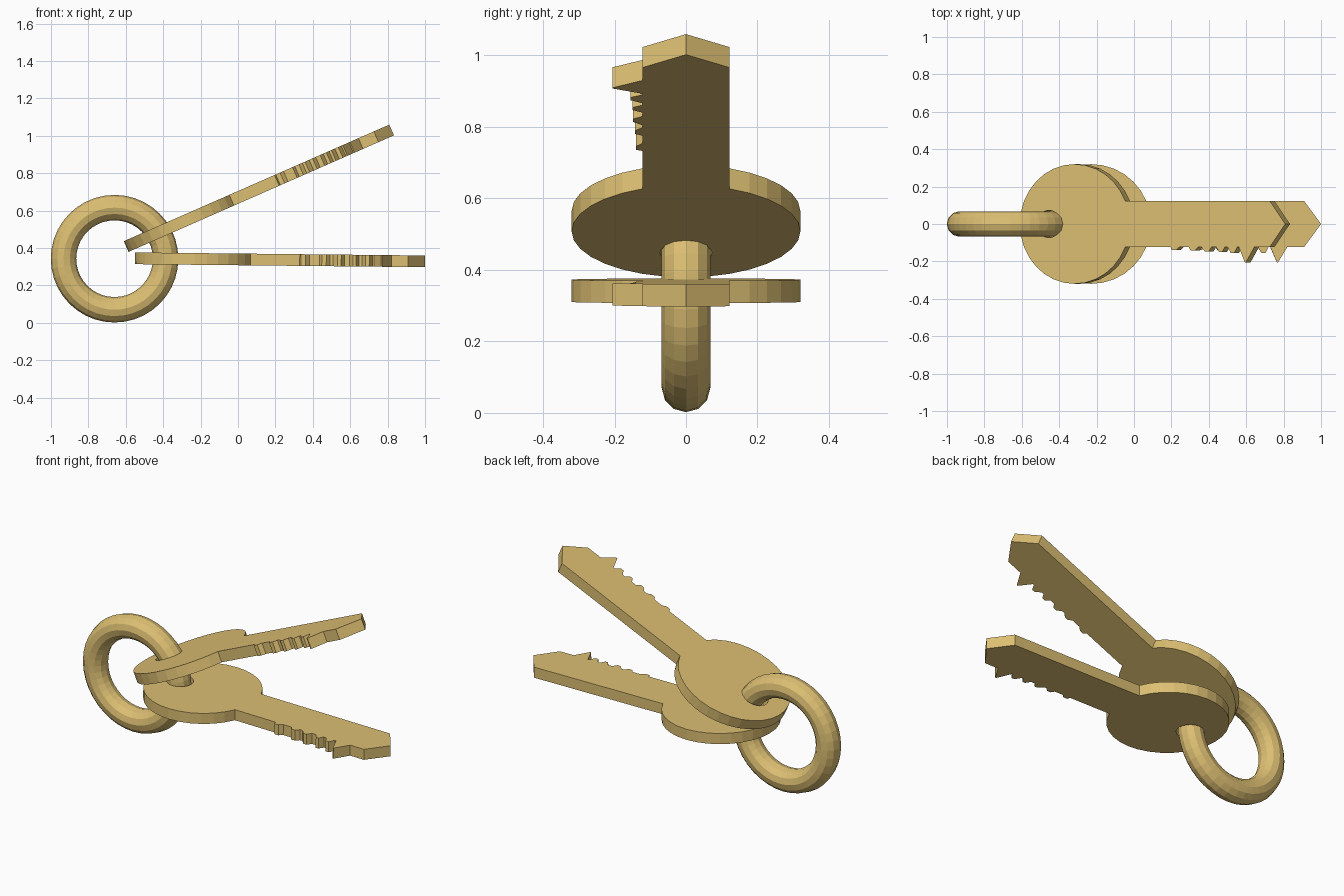
import bpy
from math import cos, sin, pi, radians, asin

if "Cube" in bpy.data.objects:
    bpy.data.objects.remove(bpy.data.objects["Cube"])

brass = bpy.data.materials.new("brass")
brass.diffuse_color = (0.72, 0.52, 0.17, 1)
brass.use_nodes = True
brass.node_tree.nodes["Principled BSDF"].inputs["Base Color"].default_value = brass.diffuse_color

HEAD_R, HALF_W, LENGTH, THICK = 0.32, 0.122, 1.55, 0.0625

# Key outline: u runs from the back of the head to the tip
outline = []
start = asin(HALF_W / HEAD_R)
STEPS = 28
for i in range(STEPS + 1):
    a = start + (2 * pi - 2 * start) * i / STEPS
    outline.append((HEAD_R + HEAD_R * cos(a), HEAD_R * sin(a)))

# Teeth along the -y edge: start, flat start, peak, end, depth
teeth = [(0.88, 0.887, 0.912, 0.932, 0.140),
         (0.985, 0.998, 1.022, 1.042, 0.142),
         (1.058, 1.082, 1.102, 1.120, 0.148),
         (1.146, 1.164, 1.182, 1.198, 0.150),
         (1.212, 1.232, 1.252, 1.270, 0.155),
         (1.278, 1.314, 1.320, 1.370, 0.205)]
for u0, u1, u2, u3, depth in teeth:
    outline += [(u0, -HALF_W), (u1, -depth), (u2, -depth), (u3, -HALF_W)]

# Pointed tip
outline += [(LENGTH - 0.09, -HALF_W), (LENGTH, 0), (LENGTH - 0.09, HALF_W)]

# Hole for the ring
hole = [(0.17 + 0.073 * cos(2 * pi * i / 20), 0.073 * sin(2 * pi * i / 20))
        for i in range(20)]

# Filled, extruded outline turned into a mesh
curve = bpy.data.curves.new("key_outline", 'CURVE')
curve.dimensions = '2D'
curve.fill_mode = 'BOTH'
curve.extrude = THICK / 2
for pts in (outline, hole):
    spline = curve.splines.new('POLY')
    spline.points.add(len(pts) - 1)
    for p, (u, v) in zip(spline.points, pts):
        p.co = (u, v, 0, 1)
    spline.use_cyclic_u = True
temp = bpy.data.objects.new("key_outline", curve)
bpy.context.collection.objects.link(temp)
bpy.context.view_layer.update()
key_mesh = bpy.data.meshes.new_from_object(
    temp.evaluated_get(bpy.context.evaluated_depsgraph_get()))
bpy.data.objects.remove(temp)
key_mesh.materials.clear()
key_mesh.materials.append(brass)
for poly in key_mesh.polygons:
    poly.use_smooth = False


def place_key(name, loc, pitch):
    key = bpy.data.objects.new(name, key_mesh)
    key.location = loc
    key.rotation_euler = (0, radians(pitch), 0)
    bpy.context.collection.objects.link(key)


# Two keys hanging on the ring
place_key("lower_key", (-0.55, 0, 0.345), 0.6)
place_key("upper_key", (-0.598, 0, 0.408), -23.7)

# Upright ring
bpy.ops.mesh.primitive_torus_add(major_radius=0.273, minor_radius=0.068,
                                 major_segments=40, minor_segments=12,
                                 location=(-0.66, 0, 0.343),
                                 rotation=(pi / 2, 0, 0))
ring = bpy.context.object
ring.name = "key_ring"
ring.data.materials.append(brass)
